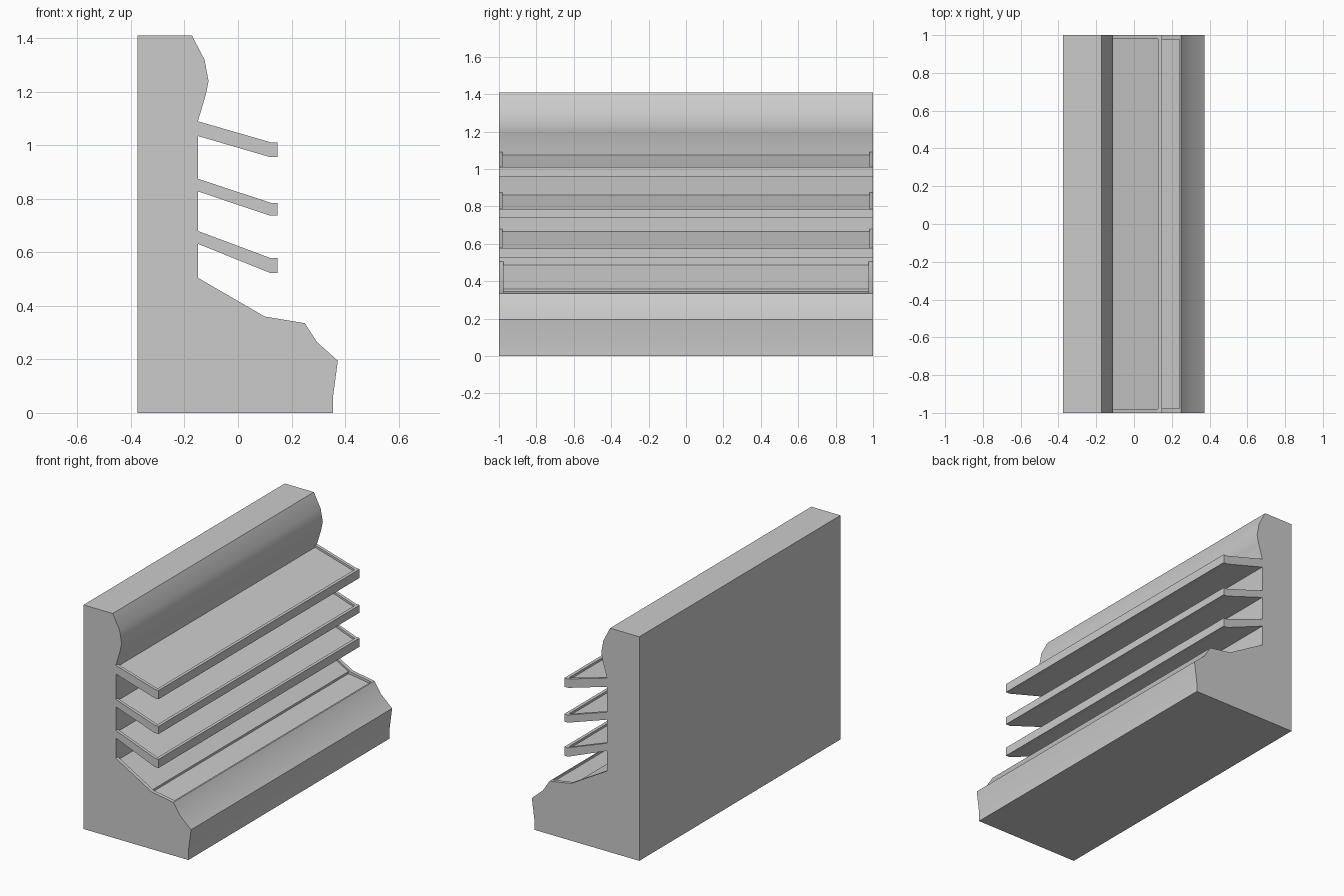
import bpy, bmesh

if "Cube" in bpy.data.objects:
    bpy.data.objects.remove(bpy.data.objects["Cube"])


def prism(name, profile, half):
    """Extrude an (x, z) profile from y = -half to y = half."""
    bm = bmesh.new()
    face = bm.faces.new([bm.verts.new((x, -half, z)) for x, z in profile])
    ext = bmesh.ops.extrude_face_region(bm, geom=[face])
    verts = [g for g in ext["geom"] if isinstance(g, bmesh.types.BMVert)]
    bmesh.ops.translate(bm, verts=verts, vec=(0, 2 * half, 0))
    bmesh.ops.recalc_face_normals(bm, faces=bm.faces)
    mesh = bpy.data.meshes.new(name)
    bm.to_mesh(mesh)
    bm.free()
    obj = bpy.data.objects.new(name, mesh)
    bpy.context.collection.objects.link(obj)
    return obj


def carve(obj, profile, half):
    """Cut a tray recess and remove the cutter."""
    cutter = prism("tray_cutter", profile, half)
    cutter.hide_render = True
    mod = obj.modifiers.new("recess", "BOOLEAN")
    mod.operation = "DIFFERENCE"
    mod.solver = "EXACT"
    mod.object = cutter
    bpy.ops.object.select_all(action="DESELECT")
    bpy.context.view_layer.objects.active = obj
    obj.select_set(True)
    bpy.ops.object.modifier_apply(modifier=mod.name)
    bpy.data.objects.remove(cutter, do_unlink=True)


# Cabinet: base, back wall and rounded canopy in one side profile
cabinet = prism("cabinet_body", [
    (-0.375, 0), (0.355, 0), (0.355, 0.06), (0.373, 0.195), (0.295, 0.265),
    (0.25, 0.335), (0.10, 0.36), (-0.15, 0.505), (-0.15, 1.09),
    (-0.12, 1.19), (-0.11, 1.24), (-0.125, 1.32), (-0.172, 1.41),
    (-0.375, 1.41)], 1.0)

# Stepped display deck sunk into the base
carve(cabinet, [
    (-0.15, 0.487), (0.085, 0.359), (0.085, 0.345), (0.242, 0.322),
    (0.242, 0.6), (-0.15, 0.6)], 0.977)
bpy.ops.object.shade_smooth_by_angle(angle=0.5)

# Three sloping shelves with raised side and front lips
shelves = [("shelf_top", 1.09, 1.035, 1.011, 0.956),
           ("shelf_middle", 0.875, 0.828, 0.785, 0.737),
           ("shelf_bottom", 0.68, 0.632, 0.578, 0.523)]
for name, back_top, back_low, front_top, front_low in shelves:
    shelf = prism(name, [
        (-0.15, back_low), (0.12, front_low), (0.147, front_low),
        (0.147, front_top), (0.123, front_top), (-0.15, back_top)], 1.0)
    depth = 0.014
    slope = (front_top - back_top) / 0.273
    carve(shelf, [
        (-0.2, back_top - depth - 0.05 * slope),
        (0.127, front_top - depth), (0.127, back_top + 0.1),
        (-0.2, back_top + 0.1)], 0.98)
